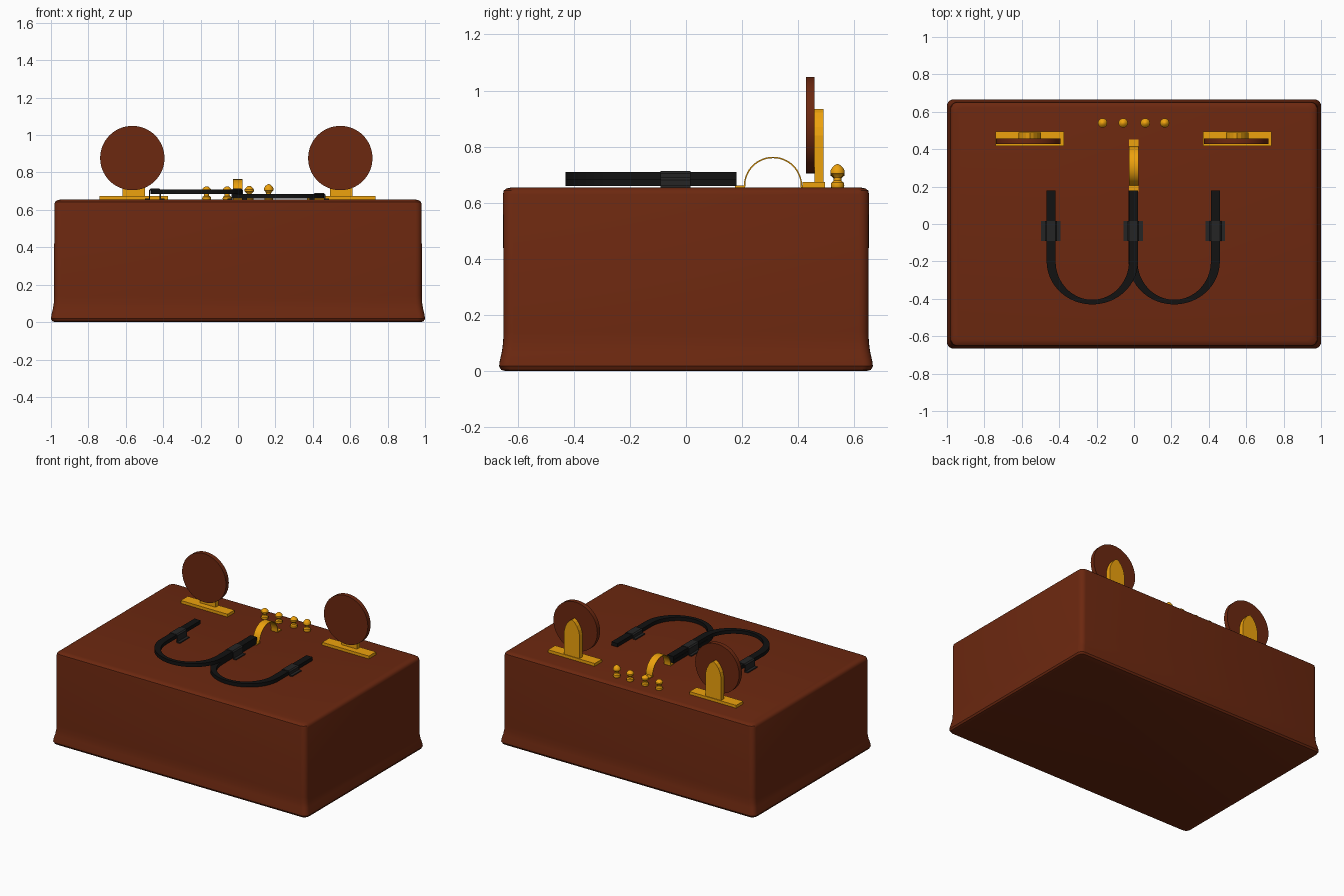
import bpy, bmesh
from math import sin, cos, pi, radians

if "Cube" in bpy.data.objects:
    bpy.data.objects.remove(bpy.data.objects["Cube"])


def material(name, rgb):
    m = bpy.data.materials.new(name)
    m.diffuse_color = (*rgb, 1)
    m.use_nodes = True
    m.node_tree.nodes["Principled BSDF"].inputs["Base Color"].default_value = m.diffuse_color
    return m


BROWN = material("brown_leather", (0.15, 0.021, 0.005))
GOLD = material("brass", (0.85, 0.36, 0.004))
BLACK = material("black_rubber", (0.006, 0.006, 0.006))
GREY = material("dark_clamp", (0.018, 0.018, 0.018))
TOP = 0.655


def finish(name, bm, mat, smooth=True):
    bmesh.ops.recalc_face_normals(bm, faces=bm.faces)
    me = bpy.data.meshes.new(name)
    bm.to_mesh(me)
    bm.free()
    me.materials.append(mat)
    ob = bpy.data.objects.new(name, me)
    bpy.context.collection.objects.link(ob)
    if smooth:
        bpy.ops.object.select_all(action='DESELECT')
        ob.select_set(True)
        bpy.context.view_layer.objects.active = ob
        bpy.ops.object.shade_smooth_by_angle(angle=radians(35))
    return ob


def loft(name, rings, mat, smooth=True):
    """Skin closed rings of points and cap both ends."""
    bm = bmesh.new()
    vs = [[bm.verts.new(p) for p in r] for r in rings]
    n = len(vs[0])
    for a, b in zip(vs, vs[1:]):
        for i in range(n):
            j = (i + 1) % n
            bm.faces.new((a[i], a[j], b[j], b[i]))
    bm.faces.new(vs[0])
    bm.faces.new(vs[-1])
    return finish(name, bm, mat, smooth)


def place(axis, p, d):
    """2D point p plus depth d along the given axis."""
    return {'x': (d, p[0], p[1]), 'y': (p[0], d, p[1]), 'z': (p[0], p[1], d)}[axis]


def prism(name, pts, axis, lo, hi, mat, smooth=False):
    return loft(name, [[place(axis, p, d) for p in pts] for d in (lo, hi)], mat, smooth)


def box(name, x0, x1, y0, y1, z0, z1, mat):
    return prism(name, [(x0, y0), (x1, y0), (x1, y1), (x0, y1)], 'z', z0, z1, mat)


def band(name, outer, inner, axis, lo, hi, mat):
    """Strip between two matching 2D paths, extruded along an axis."""
    rings = [[place(axis, o, lo), place(axis, o, hi), place(axis, i, hi), place(axis, i, lo)]
             for o, i in zip(outer, inner)]
    return loft(name, rings, mat)


def rounded_rect(hx, hy, z, r, n=5):
    pts = []
    for k, (sx, sy) in enumerate([(1, 1), (-1, 1), (-1, -1), (1, -1)]):
        for i in range(n + 1):
            a = (k + i / n) * pi / 2
            pts.append((sx * (hx - r) + r * cos(a), sy * (hy - r) + r * sin(a), z))
    return pts


# body: rounded box with a flared foot and softened top edge
body = [(0.978, 0.642, 0.0), (0.993, 0.659, 0.005), (1.0, 0.666, 0.018), (0.998, 0.664, 0.035),
        (0.99, 0.656, 0.07), (0.985, 0.652, 0.1), (0.983, 0.65, 0.14), (0.982, 0.652, 0.63),
        (0.978, 0.65, 0.643), (0.968, 0.64, 0.651), (0.95, 0.622, TOP)]
loft("case_body", [rounded_rect(x, y, z, 0.035) for x, y, z in body], BROWN)

# round ear discs with pointed brass uprights on base plates
for side, cx, px in (("left", -0.565, -0.557), ("right", 0.547, 0.552)):
    circle = [(cx + 0.172 * cos(i * pi / 32), 0.877 + 0.172 * sin(i * pi / 32)) for i in range(64)]
    prism(side + "_disc", circle, 'y', 0.427, 0.458, BROWN, True)
    half = [(0.06, 0.67), (0.06, 0.84), (0.053, 0.87), (0.038, 0.9), (0.02, 0.922)]
    arch = [(px + x, z) for x, z in half] + [(px, 0.935)] + [(px - x, z) for x, z in half[::-1]]
    prism(side + "_upright", arch, 'y', 0.458, 0.49, GOLD)
    box(side + "_base_plate", px - 0.183, px + 0.183, 0.416, 0.495, TOP - 0.003, 0.675, GOLD)


# U-shaped hoses, thinner at the bend
def u_path(cx, rx, ry):
    bend = [(cx - rx * cos(i * pi / 32), -0.2 - ry * sin(i * pi / 32)) for i in range(33)]
    return [(cx - rx, 0.18)] + bend + [(cx + rx, 0.18)]


for side, cx, z0 in (("left", -0.223, 0.685), ("right", 0.215, 0.66)):
    band(side + "_hose", u_path(cx, 0.244, 0.23), u_path(cx, 0.196, 0.205),
         'z', z0, z0 + 0.025, BLACK)

# hat-section clamps over the hoses
for side, cx, h in (("left", -0.445, 0.713), ("middle", -0.004, 0.713), ("right", 0.435, 0.69)):
    low, t = TOP - 0.001, 0.006
    outer = [(-0.052, low + 0.008), (-0.032, low + 0.008), (-0.032, h - 0.008), (-0.024, h)]
    inner = [(-0.052, low), (-0.026, low), (-0.026, h - 0.008 - t / 2), (-0.022, h - t)]
    full = [[(cx + x, z) for x, z in p] + [(cx - x, z) for x, z in p[::-1]] for p in (outer, inner)]
    band(side + "_clamp", full[0], full[1], 'y', -0.09, 0.016, GREY)


# thin brass loop handle with feet
def loop(r, foot):
    c = 0.31
    arc = [(c - r * cos(i * pi / 32), 0.66 + r * sin(i * pi / 32)) for i in range(1, 32)]
    return [(0.175, foot), (c - r, foot)] + arc + [(c + r, foot), (0.452, foot)]


band("brass_loop", loop(0.104, 0.662), loop(0.099, TOP - 0.001), 'x', -0.027, 0.025, GOLD)

# turned brass knobs
knob = [(0.022, 0), (0.024, 0.008), (0.022, 0.018), (0.014, 0.025), (0.013, 0.036), (0.018, 0.044),
        (0.025, 0.05), (0.025, 0.062), (0.018, 0.073), (0.009, 0.081), (0.002, 0.084)]
for k, (x, s) in enumerate([(-0.168, 0.86), (-0.058, 0.86), (0.06, 0.89), (0.164, 1.0)]):
    rings = [[(x + r * cos(i * pi / 10), 0.54 + r * sin(i * pi / 10), TOP - 0.001 + z * s)
              for i in range(20)] for r, z in knob]
    loft(f"knob_{k + 1}", rings, GOLD)
